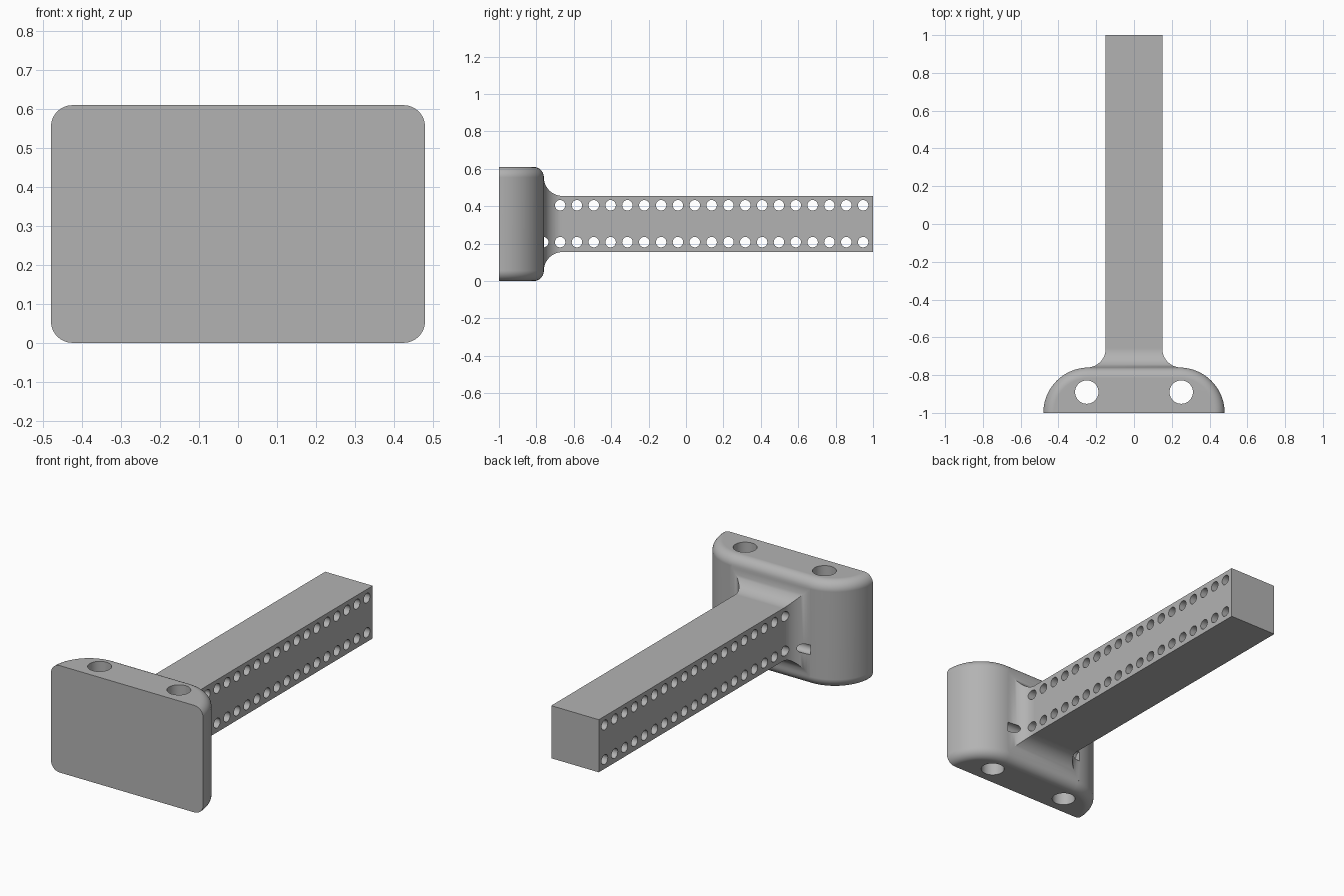
import bpy, bmesh
from math import sin, cos, pi, radians
from mathutils import Matrix

old = bpy.data.objects.get("Cube")
if old:
    bpy.data.objects.remove(old, do_unlink=True)

grey = bpy.data.materials.new("plain grey")
grey.use_nodes = True
colour = (0.45, 0.45, 0.45, 1)
grey.diffuse_color = colour
grey.node_tree.nodes["Principled BSDF"].inputs["Base Color"].default_value = colour

MID = 0.305                   # height of the arm's axis, half the head height
ROUND = 0.055                 # rounding of the head's upper and lower edges
HALF, FLARE = 0.15, 0.1       # half width of the arm, radius of its root fillet


def add_object(name, bm):
    bmesh.ops.recalc_face_normals(bm, faces=bm.faces)
    mesh = bpy.data.meshes.new(name)
    bm.to_mesh(mesh)
    bm.free()
    mesh.materials.append(grey)
    obj = bpy.data.objects.new(name, mesh)
    bpy.context.collection.objects.link(obj)
    return obj


def loft(name, sections):
    """Skin a row of matching closed sections and cap both ends."""
    bm = bmesh.new()
    rings = [[bm.verts.new(p) for p in s] for s in sections]
    for a, b in zip(rings, rings[1:]):
        for i in range(len(a)):
            j = (i + 1) % len(a)
            bm.faces.new((a[i], a[j], b[j], b[i]))
    bm.faces.new(rings[0])
    bm.faces.new(rings[-1])
    return add_object(name, bm)


def head_section(inset, z):
    """Flat front with two quarter-round back corners."""
    r = 0.24 - inset
    arc = [(0.24 + r * cos(a), -1 + r * sin(a)) for a in (pi / 2 * i / 20 for i in range(21))]
    return [(x, y, z) for x, y in arc] + [(-x, y, z) for x, y in reversed(arc)]


def arm_section(half, y):
    return [(sx * half, y, MID + sz * half) for sx, sz in ((-1, -1), (1, -1), (1, 1), (-1, 1))]


def boolean(target, other, operation):
    mod = target.modifiers.new(operation.lower(), 'BOOLEAN')
    mod.operation, mod.solver, mod.object = operation, 'EXACT', other
    bpy.context.view_layer.objects.active = target
    bpy.ops.object.modifier_apply(modifier=mod.name)
    bpy.data.objects.remove(other, do_unlink=True)


# Head block, rounded along its upper and lower edges
steps = [pi / 2 * i / 8 for i in range(9)]
lower = [(ROUND * (1 - sin(a)), ROUND * (1 - cos(a))) for a in steps]
body = loft("handle_with_mounting_head",
            [head_section(d, z) for d, z in lower]
            + [head_section(d, 2 * MID - z) for d, z in reversed(lower)])

# Square arm with a flared root
root = [(HALF + FLARE * (1 - sin(a)), -0.66 - FLARE * cos(a))
        for a in (pi / 2 * i / 12 for i in range(13))]
arm = loft("arm", [arm_section(h, y) for h, y in [(HALF + FLARE, -0.8)] + root + [(HALF, 1)]])
boolean(body, arm, 'UNION')

# Cutters: two upright bolt holes and two rows of cross holes
bm = bmesh.new()


def cylinder(radius, depth, matrix, segments):
    bmesh.ops.create_cone(bm, cap_ends=True, segments=segments, radius1=radius,
                          radius2=radius, depth=depth, matrix=matrix)


for x in (-0.25, 0.25):
    cylinder(0.062, 1, Matrix.Translation((x, -0.89, MID)), 40)
for z, count in ((0.405, 19), (0.208, 20)):
    for i in range(count):
        place = Matrix.Translation((0, 0.947 - 0.09 * i, z)) @ Matrix.Rotation(pi / 2, 4, 'Y')
        cylinder(0.028, 0.504, place, 24)
boolean(body, add_object("hole_cutter", bm), 'DIFFERENCE')

# Smooth curves, crisp edges
bpy.ops.object.select_all(action='DESELECT')
body.select_set(True)
bpy.context.view_layer.objects.active = body
bpy.ops.object.shade_smooth_by_angle(angle=radians(30))
weighted = body.modifiers.new("weighted_normals", 'WEIGHTED_NORMAL')
weighted.keep_sharp = True
